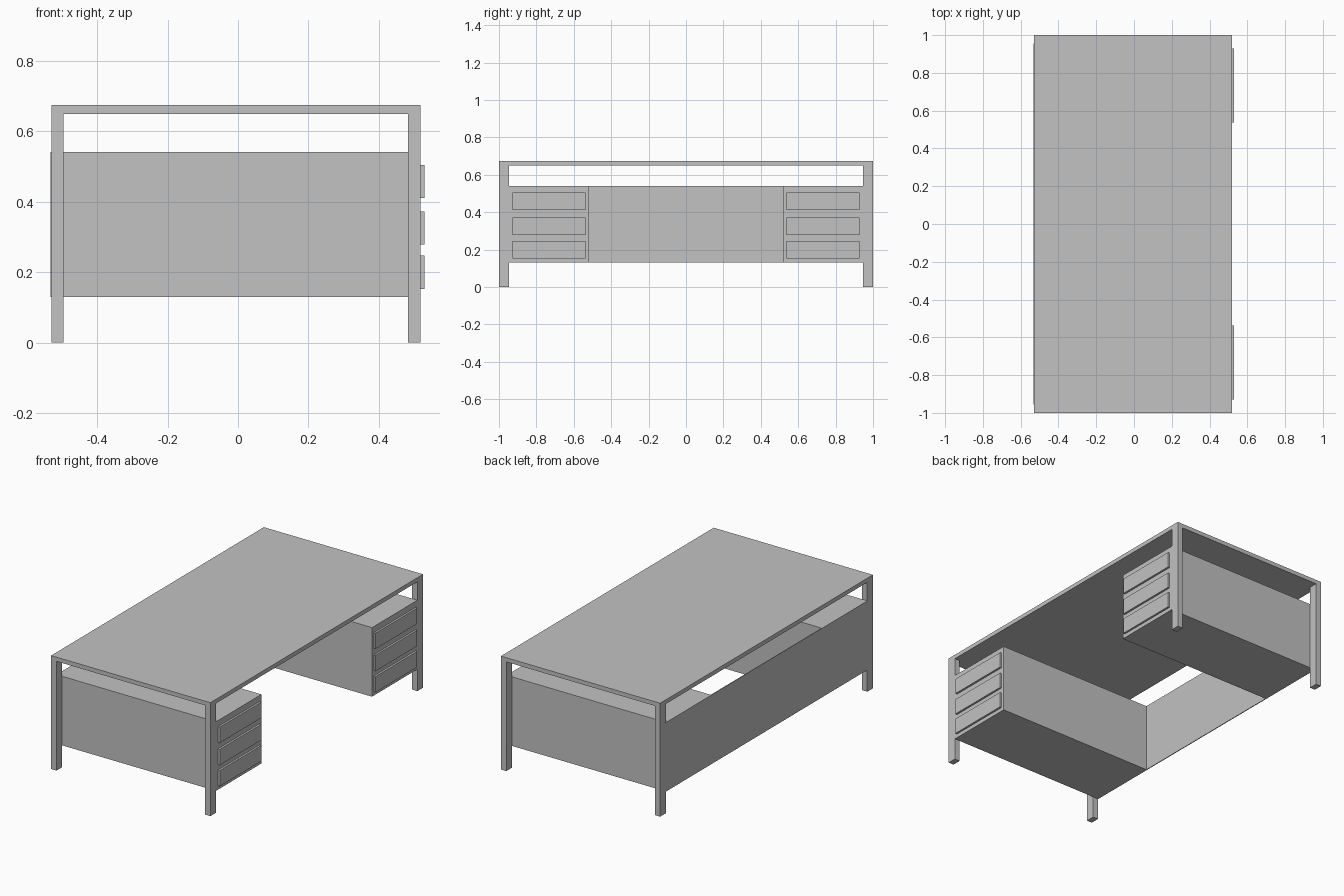
import bpy

cube = bpy.data.objects.get("Cube")
if cube:
    bpy.data.objects.remove(cube, do_unlink=True)

# Single flat grey used on the whole desk
grey = bpy.data.materials.new("light_grey")
grey.use_nodes = True
colour = (0.54, 0.54, 0.54, 1)
grey.diffuse_color = colour
grey.node_tree.nodes["Principled BSDF"].inputs["Base Color"].default_value = colour


def box(name, x, y, z):
    """Box spanning the (min, max) pair on each axis."""
    bpy.ops.mesh.primitive_cube_add(size=1)
    ob = bpy.context.object
    ob.name = name
    for v in ob.data.vertices:
        for axis, (lo, hi) in enumerate((x, y, z)):
            v.co[axis] = hi if v.co[axis] > 0 else lo
    ob.data.materials.append(grey)
    return ob


BACK, FRONT = -0.53, 0.518
LEG_X, LEG_Y = 0.035, 0.053
TOP, UNDER = 0.675, 0.65
LOW, HIGH = 0.13, 0.541
INNER = 1 - LEG_Y

# Table top
box("table_top", (BACK, FRONT), (-1, 1), (UNDER, TOP))

# Modesty panel closing the visitor side
box("modesty_panel", (BACK - 0.002, BACK + 0.003), (-0.955, 0.955), (LOW, HIGH))

for side, s in (("near", -1), ("far", 1)):
    def span(a, b):
        return tuple(sorted((s * a, s * b)))

    # Legs
    for end, x in (("back", BACK), ("front", FRONT - LEG_X)):
        box(f"{side}_{end}_leg", (x, x + LEG_X), span(INNER, 1), (0, UNDER))

    # Drawer pedestal between the legs
    box(f"{side}_pedestal", (BACK, FRONT), span(0.52, INNER), (LOW, HIGH))

    # Raised drawer fronts
    for i, z in enumerate((0.153, 0.279, 0.411)):
        box(f"{side}_drawer_{i + 1}", (FRONT - 0.005, 0.53), span(0.538, 0.928), (z, z + 0.094))
